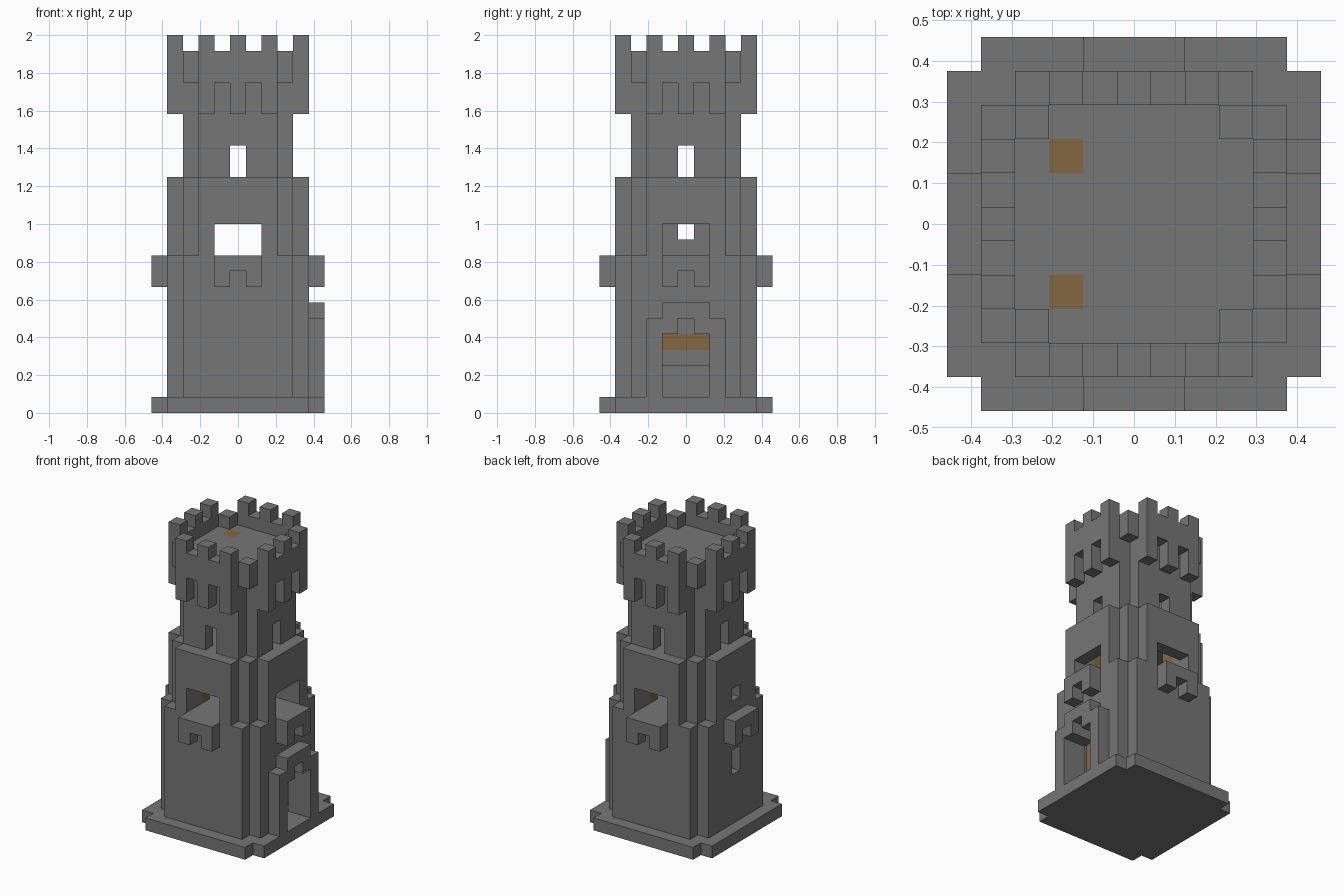
import bpy
import bmesh
from mathutils import Vector

U = 2 / 24  # edge of one building block

old = bpy.data.objects.get("Cube")
if old:
    bpy.data.objects.remove(old, do_unlink=True)


def material(name, rgb):
    m = bpy.data.materials.new(name)
    m.use_nodes = True
    m.diffuse_color = (*rgb, 1)
    m.node_tree.nodes["Principled BSDF"].inputs["Base Color"].default_value = (*rgb, 1)
    return m


stone = material("grey stone", (0.18, 0.18, 0.18))
wood = material("brown wood", (0.23, 0.135, 0.055))


def box(xs, ys, zs):
    """Blocks in inclusive x and y ranges, from the bottom up to the top level."""
    return {(x, y, z) for x in range(xs[0], xs[1] + 1)
            for y in range(ys[0], ys[1] + 1) for z in range(*zs)}


def disc(r, limit, zs):
    """Square storey with stepped corners."""
    return {c for c in box((-r, r), (-r, r), zs) if abs(c[0]) + abs(c[1]) <= limit}


def ring(r, limit, zs):
    """Outer wall of a stepped storey, one block thick."""
    full = disc(r, limit, zs)
    return {(x, y, z) for x, y, z in full
            if any((x + i, y + j, z) not in full for i in (-1, 0, 1) for j in (-1, 0, 1))}


def all_sides(cells):
    """Repeat blocks on all four sides."""
    out = set()
    for _ in range(4):
        out |= cells
        cells = {(-y, x, z) for x, y, z in cells}
    return out


def build(name, cells, mat):
    """Turn blocks into one clean skin."""
    bm = bmesh.new()
    for c in cells:
        for axis in range(3):
            for sign in (-1, 1):
                n = [0, 0, 0]
                n[axis] = sign
                if tuple(a + b for a, b in zip(c, n)) in cells:
                    continue
                normal = Vector(n)
                side = Vector((n[1], n[2], n[0]))
                up = normal.cross(side)
                mid = Vector((c[0], c[1], c[2] + 0.5)) + normal / 2
                corners = ((-1, -1), (1, -1), (1, 1), (-1, 1))
                bm.faces.new([bm.verts.new((mid + side * i / 2 + up * j / 2) * U)
                              for i, j in corners])
    bmesh.ops.remove_doubles(bm, verts=bm.verts, dist=U / 100)
    bmesh.ops.dissolve_limit(bm, angle_limit=0.01, verts=bm.verts, edges=bm.edges)
    mesh = bpy.data.meshes.new(name)
    bm.to_mesh(mesh)
    bm.free()
    mesh.materials.append(mat)
    obj = bpy.data.objects.new(name, mesh)
    bpy.context.collection.objects.link(obj)


# Wooden corner posts, the left-hand pair of -x reaching the roof
posts = set()
for y in (-2, 2):
    posts |= box((-2, -2), (y, y), (1, 22)) | box((2, 2), (y, y), (1, 14))
build("corner_posts", posts, wood)

# Plinth
build("base", disc(5, 9, (0, 1)), stone)

# Lower storey with doorway and rear slot
doorway = box((4, 5), (-1, 1), (1, 5)) | box((4, 5), (0, 0), (5, 6))
lower = ring(4, 7, (1, 10)) | disc(4, 7, (9, 10))
lower -= doorway | box((-4, -4), (0, 0), (5, 7)) | posts
build("lower_storey", lower, stone)

# Stepped door surround
surround = box((5, 5), (-2, 2), (1, 6)) | box((5, 5), (-1, 1), (6, 7))
build("door_surround", surround - doorway, stone)

# Partition, step and plank behind the door
plank = box((-2, -2), (-1, 1), (4, 5))
build("partition", box((-2, -2), (-1, 1), (1, 7)) - plank, stone)
build("inner_step", box((-1, -1), (-1, 1), (1, 3)), stone)
build("plank", plank, wood)

# Balconies on two feet, one per side
balcony = box((-1, 1), (-5, -5), (8, 10)) - box((0, 0), (-5, -5), (8, 9))
build("balconies", all_sides(balcony), stone)

# Middle storey: three wide windows and one small one
windows = (box((-1, 1), (-4, 4), (10, 12)) | box((0, 4), (-1, 1), (10, 12))
           | box((-4, 0), (0, 0), (11, 12)))
middle = (ring(4, 6, (10, 15)) - windows) | disc(4, 6, (14, 15))
build("middle_storey", middle - posts, stone)

# Upper storey with a slit on each side, closed by the roof
slits = all_sides(box((0, 0), (-3, -3), (15, 17)))
upper = (ring(3, 5, (15, 21)) - slits) | disc(3, 5, (21, 22))
build("upper_storey", upper - posts, stone)

# Crown: parapet, corner blocks, brackets and merlons
crown = box((-2, 2), (-4, -4), (21, 23)) | box((3, 3), (-3, -3), (21, 23))
for x in (-2, 0, 2):
    crown |= box((x, x), (-4, -4), (19, 24))
build("battlements", all_sides(crown), stone)
